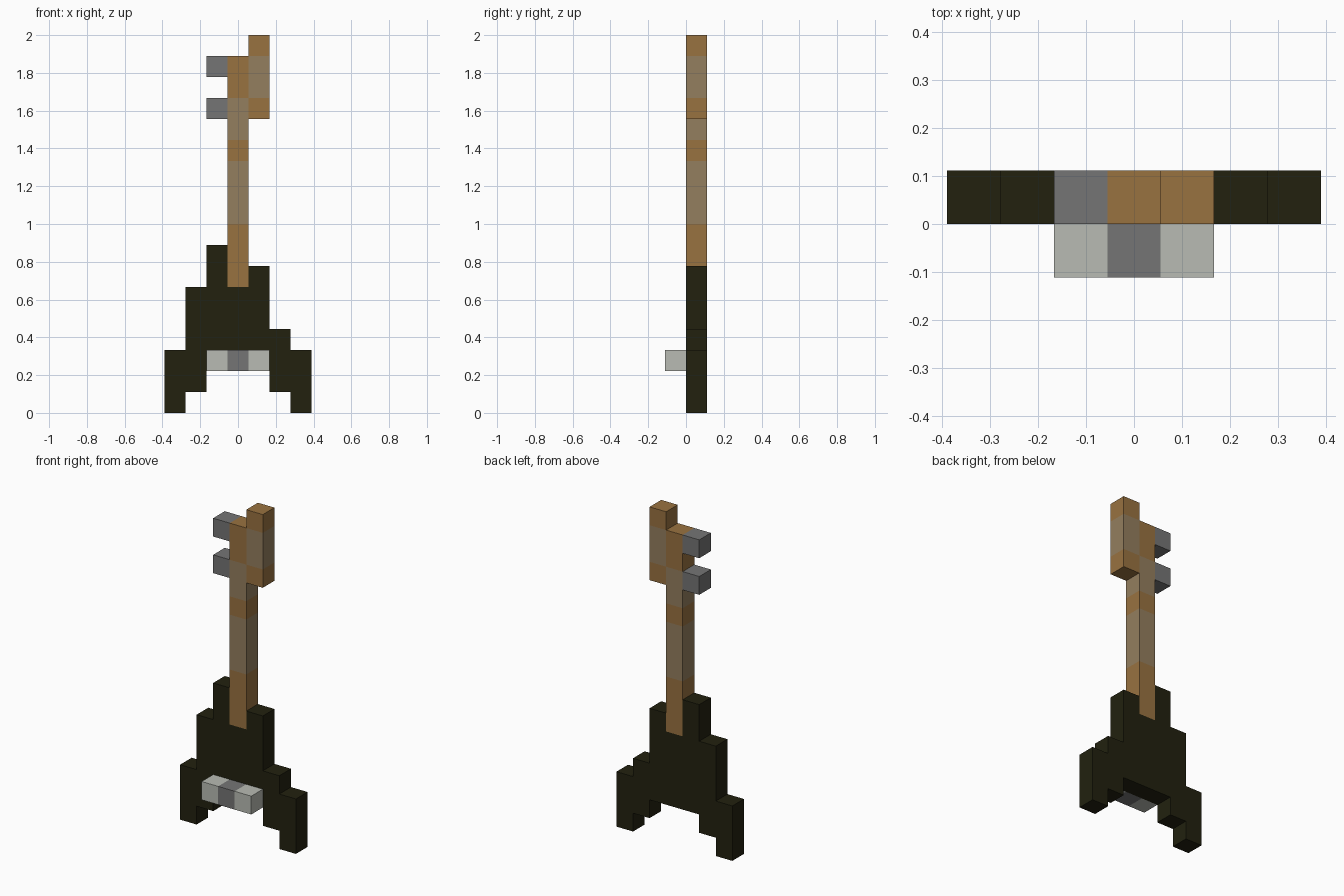
import bpy
import bmesh

U = 1 / 9  # one block of the stepped design

cube = bpy.data.objects.get("Cube")
if cube:
    bpy.data.objects.remove(cube, do_unlink=True)


def to_linear(v):
    v /= 255
    return v / 12.92 if v <= 0.04045 else ((v + 0.055) / 1.055) ** 2.4


def material(name, *rgb):
    colour = [to_linear(v) for v in rgb] + [1]
    mat = bpy.data.materials.new(name)
    mat.use_nodes = True
    mat.diffuse_color = colour
    shader = mat.node_tree.nodes["Principled BSDF"]
    shader.inputs["Base Color"].default_value = colour
    shader.inputs["Roughness"].default_value = 0.9
    return mat


black = material("body black", 34, 33, 15)
brown = material("wood brown", 153, 114, 64)
tan = material("fret tan", 148, 126, 94)
grey = material("metal grey", 117, 117, 117)
silver = material("pale silver", 184, 187, 179)


def finish(name, bm, mats):
    bmesh.ops.recalc_face_normals(bm, faces=bm.faces)
    mesh = bpy.data.meshes.new(name)
    bm.to_mesh(mesh)
    bm.free()
    for mat in mats:
        mesh.materials.append(mat)
    obj = bpy.data.objects.new(name, mesh)
    bpy.context.collection.objects.link(obj)
    return obj


def box(name, column, layer, low, high, mats, bands=()):
    """Block column; each band (low, high) of its height takes the second material."""
    bm = bmesh.new()
    bmesh.ops.create_cube(bm, size=U)
    for v in bm.verts:
        v.co.x += column * U
        v.co.y += (layer + 0.5) * U
        v.co.z = (high if v.co.z > 0 else low) * U
    for cut in sorted({z for band in bands for z in band} - {low, high}):
        bmesh.ops.bisect_plane(bm, geom=bm.verts[:] + bm.edges[:] + bm.faces[:],
                               plane_co=(0, 0, cut * U), plane_no=(0, 0, 1))
    for f in bm.faces:
        z = f.calc_center_median().z / U
        f.material_index = int(any(a < z < b for a, b in bands))
    return finish(name, bm, mats)


# Body: bottom and top of each column, from the model's right to its left
columns = [(0, 3), (1, 6), (2, 8), (2, 6), (2, 7), (1, 4), (0, 3)]
lower, upper = [], []
for i, (bottom, top) in enumerate(columns):
    for x in (i - 3.5, i - 2.5):
        lower.append((x, bottom))
        upper.append((x, top))
outline = list(dict.fromkeys(lower + upper[::-1]))
bm = bmesh.new()
front = bm.faces.new([bm.verts.new((x * U, 0, z * U)) for x, z in outline])
solid = bmesh.ops.extrude_face_region(bm, geom=[front], use_keep_orig=True)
for v in solid["geom"]:
    if isinstance(v, bmesh.types.BMVert):
        v.co.y = U
finish("body", bm, [black])

# Neck and headstock with paler bands
box("neck", 0, 0, 6, 17, [brown, tan], [(9, 12), (13, 15)])
box("headstock", 1, 0, 14, 18, [brown, tan], [(15, 17)])

# Tuning pegs
for name, z in (("lower_tuning_peg", 14), ("upper_tuning_peg", 16)):
    box(name, -1, 0, z, z + 1, [grey])

# Bridge across the front
for name, x, mat in (("bridge_right", -1, silver), ("bridge_middle", 0, grey),
                     ("bridge_left", 1, silver)):
    box(name, x, -1, 2, 3, [mat])
